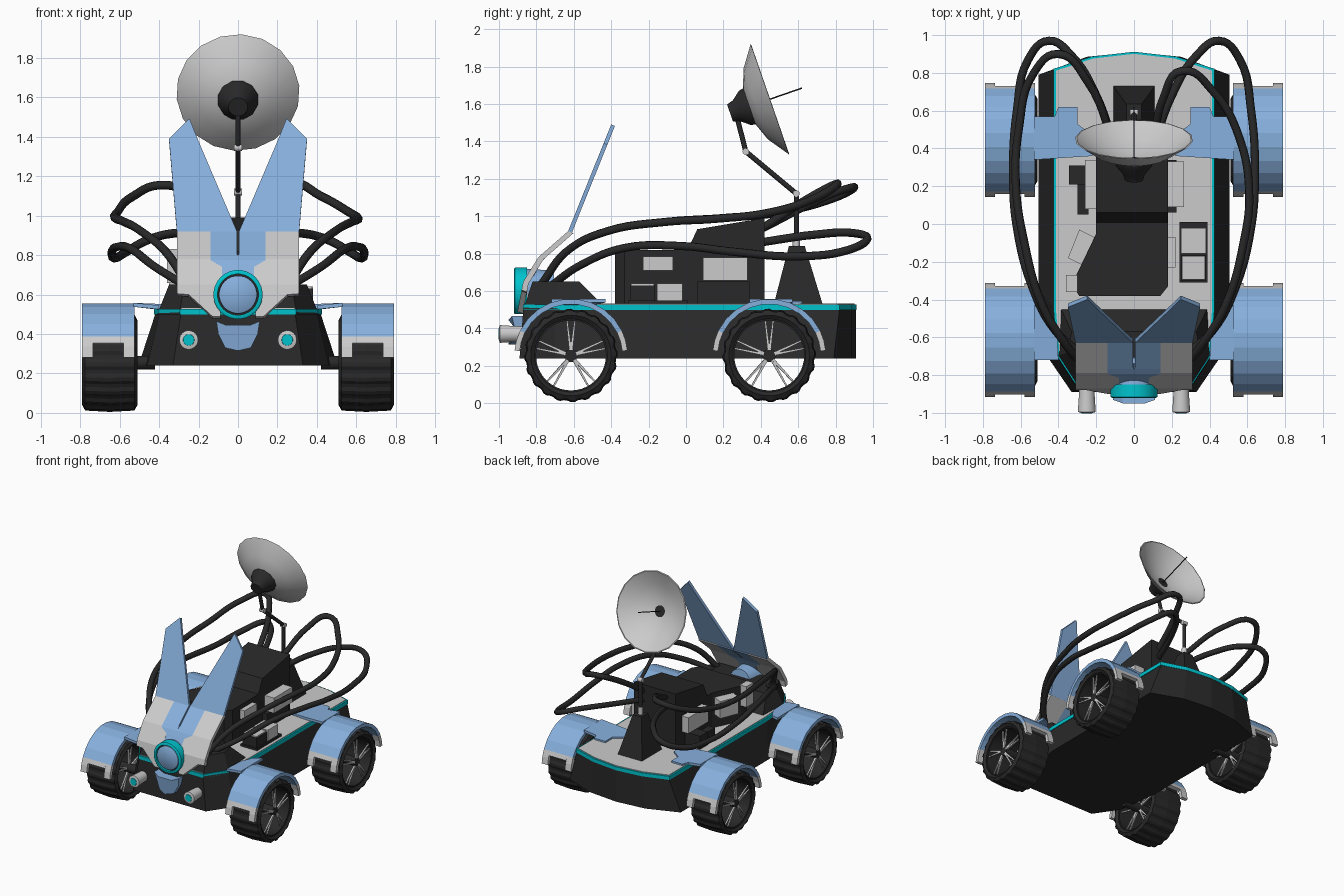
import bpy, bmesh, math
from mathutils import Vector

if "Cube" in bpy.data.objects:
    bpy.data.objects.remove(bpy.data.objects["Cube"])


def material(name, rgb):
    m = bpy.data.materials.new(name)
    m.diffuse_color = (*rgb, 1)
    m.use_nodes = True
    m.node_tree.nodes["Principled BSDF"].inputs["Base Color"].default_value = m.diffuse_color
    return m


DARK = material("dark", (0.022, 0.022, 0.022))
BLUE = material("blue", (0.24, 0.43, 0.72))
CYAN = material("cyan", (0.0, 0.55, 0.62))


def mesh(name, verts, faces, mat=None, smooth=None):
    me = bpy.data.meshes.new(name)
    me.from_pydata([tuple(v) for v in verts], [], faces)
    bm = bmesh.new()
    bm.from_mesh(me)
    bmesh.ops.recalc_face_normals(bm, faces=bm.faces)
    bm.to_mesh(me)
    bm.free()
    ob = bpy.data.objects.new(name, me)
    bpy.context.collection.objects.link(ob)
    if mat:
        me.materials.append(mat)
    if smooth:
        bpy.ops.object.select_all(action='DESELECT')
        ob.select_set(True)
        bpy.context.view_layer.objects.active = ob
        bpy.ops.object.shade_smooth_by_angle(angle=math.radians(smooth))
    return ob


def loft(name, rings, mat=None, closed=False, smooth=None):
    """Skin equal-length rings; cap the ends, or join last ring to first."""
    n, k = len(rings[0]), len(rings)
    faces = [(a * n + i, a * n + (i + 1) % n, (a + 1) % k * n + (i + 1) % n, (a + 1) % k * n + i)
             for a in range(k if closed else k - 1) for i in range(n)]
    if not closed:
        faces += [tuple(range(n)), tuple(range((k - 1) * n, k * n))]
    return mesh(name, [v for r in rings for v in r], faces, mat, smooth)


def box(name, x0, x1, y0, y1, z0, z1, mat=None):
    q = [(x0, y0), (x1, y0), (x1, y1), (x0, y1)]
    return loft(name, [[(x, y, z) for x, y in q] for z in (z0, z1)], mat)


def lathe(name, start, axis, prof, mat=None, n=20, closed=False, smooth=40):
    """Revolve (distance along axis, radius) pairs."""
    d = Vector(axis).normalized()
    u = d.orthogonal().normalized()
    v = d.cross(u)
    t = [2 * math.pi * i / n for i in range(n)]
    return loft(name, [[Vector(start) + d * h + (u * math.cos(a) + v * math.sin(a)) * r for a in t]
                       for h, r in prof], mat, closed, smooth)


def rod(name, a, b, r0, r1=None, mat=None, n=12):
    d = Vector(b) - Vector(a)
    return lathe(name, a, d, [(0, r0), (d.length, r1 or r0)], mat, n)


def outline(half, z):
    return [(x, y, z) for x, y in half] + [(-x, y, z) for x, y in reversed(half) if x > 0]


# Hull, trim and deck
low = [(0, .91), (.25, .885), (.505, .79), (.505, -.35), (.46, -.7), (.33, -.89)]
top = [(0, .91), (.22, .885), (.42, .82), (.42, -.45), (.40, -.7), (.29, -.87)]
loft("hull", [outline(low, .24), outline(top, .50)], DARK)
loft("hull_trim", [outline([(x * 1.015, y * 1.002) for x, y in top], z) for z in (.498, .527)], CYAN)
loft("deck", [outline([(x * .985, y * .99) for x, y in top], z) for z in (.51, .532)])
hood = [[(.40, -.42), (.41, -.7), (.30, -.87)], [(.33, -.57), (.35, -.68), (.27, -.82)]]
loft("hood", [outline(h, z) for h, z in zip(hood, (.50, .65))], DARK)


# Wheels, fenders and brackets
def arc(name, s, cy, x0, x1, a0, a1, n, mat=None):
    rings = []
    for i in range(n + 1):
        a = math.radians(a0 + (a1 - a0) * i / n)
        rings.append([(s * x, cy + r * math.cos(a), .255 + r * math.sin(a))
                      for x, r in ((x0, .275), (x1, .275), (x1, .303), (x0, .303))])
    loft(name, rings, mat)


def wheel(s, cy):
    seg, rings = 80, []
    section = [(.525, .195), (.51, .215), (.525, .243), (.65, .25), (.775, .243), (.79, .215), (.775, .195)]
    for i in range(seg):
        a = 2 * math.pi * i / seg
        cut = .008 if i % 4 > 1 else 0
        rings.append([(s * x, cy + (r - (cut if r > .23 else 0)) * math.cos(a),
                       .255 + (r - (cut if r > .23 else 0)) * math.sin(a)) for x, r in section])
    loft("tyre", rings, DARK, closed=True)
    lathe("wheel_rim", (s * .53, cy, .255), (s, 0, 0), [(0, .197), (.24, .197), (.24, .187), (0, .187)],
          DARK, 40, closed=True)
    rod("axle", (s * .42, cy, .255), (s * .77, cy, .255), .036, mat=DARK)
    for x in (.55, .755):
        for i in range(5):
            for off in (-5, 5):
                a = math.radians(90 + 72 * i + off)
                b = math.radians(90 + 72 * i + off * 1.3)
                rod("spoke", (s * (x + .01), cy + .03 * math.cos(a), .255 + .03 * math.sin(a)),
                    (s * x, cy + .192 * math.cos(b), .255 + .192 * math.sin(b)), .010, .006, n=4)


for s in (1, -1):
    for cy in (-.615, .445):
        wheel(s, cy)
        arc("fender", s, cy, .525, .79, 26, 154, 9, BLUE)
        for base in (5, 154):
            for x0, x1 in ((.525, .58), (.735, .79)):
                arc("fender_tab", s, cy, x0, x1, base, base + 21, 2)
        for a0 in (19, 154):
            arc("fender_edge", s, cy, .58, .735, a0, a0 + 7, 1)
    # bracket plates reaching from fender to deck
    rear = [(.53, .57), (.42, .57), (.40, .62), (.30, .62), (.30, .53), (.22, .47), (.22, .36), (.53, .34)]
    front = [(.53, -.43), (.46, -.46), (.41, -.55), (.40, -.72), (.53, -.72)]
    for p in (rear, front):
        loft("fender_bracket", [[(s * x, y, z + max(0, x - .42) * .12) for x, y in p]
                                for z in (.525, .545)], BLUE)


# Front shield and ears, bent along one side profile
bend = [(.3, -.92), (.5, -.9), (.65, -.87), (.78, -.79), (.92, -.63), (1.49, -.40)]


def depth(z):
    for (z0, y0), (z1, y1) in zip(bend, bend[1:]):
        if z <= z1:
            return y0 + (y1 - y0) * (z - z0) / (z1 - z0)
    return bend[-1][1]


def strip(name, rows, mat=None, thick=.028, lift=0):
    for s in (1, -1):
        rings = [[(s * x0, depth(z) - lift, z), (s * x1, depth(z) - lift, z),
                  (s * x1, depth(z) + thick, z - thick * .4), (s * x0, depth(z) + thick, z - thick * .4)]
                 for z, x0, x1 in rows]
        loft(name, rings, mat)


strip("shield_panel", [(.49, .09, .13), (.60, .08, .25), (.605, .08, .31), (.65, .08, .31), (.74, .08, .31),
                       (.775, .14, .31), (.78, .14, .31), (.86, .14, .31), (.92, .14, .31)])
strip("shield_centre", [(.64, 0, .08), (.74, 0, .08), (.775, 0, .14), (.80, .001, .14), (.805, .005, .14),
                        (.86, .005, .14), (.92, .005, .14)], BLUE)
strip("ear", [(.92, .005, .31), (1.39, .205, .35), (1.49, .245, .25)], BLUE, .02)

# Nose ring, chin and headlights
lathe("nose_body", (0, -.70, .62), (0, -1, -.1), [(0, .09), (.15, .115)], BLUE, 28)
lathe("nose_ring", (0, -.85, .60), (0, -1, 0), [(0, .125), (.065, .125), (.07, .118), (.07, .104), (0, .104)],
      CYAN, 28, closed=True)
lathe("nose_gap", (0, -.85, .60), (0, -1, 0), [(0, .106), (.05, .106)], DARK, 28)
lathe("nose_disc", (0, -.85, .60), (0, -1, 0), [(0, .096), (.065, .096), (.07, .09)], BLUE, 28)
chin = [(-.11, .465), (-.06, .445), (.06, .445), (.11, .465), (.10, .40), (.065, .33), (0, .315),
        (-.065, .33), (-.10, .40)]
loft("chin", [[(x, -.85, z) for x, z in chin],
              [(x, -.97 + abs(x) * .35 + (.02 if z < .42 else 0), z) for x, z in chin]], BLUE)
for s in (1, -1):
    lathe("headlight", (s * .25, -.84, .37), (0, -1, 0), [(0, .04), (.08, .043), (.155, .048), (.16, .032)])
    lathe("headlight_lens", (s * .25, -.99, .37), (0, -1, 0), [(0, .032), (.013, .028)], CYAN)

# Equipment blocks on the deck
plan = [(-.31, -.35), (-.29, -.38), (.14, -.38), (.18, -.33), (.18, .02), (-.2, .02), (-.2, -.05), (-.31, -.28)]
loft("front_block", [[(x, y, z) for x, y in plan] for z in (.53, .82)], DARK)
side = [(.0, .53), (.42, .53), (.42, .99), (.06, .93), (.0, .80)]
loft("rear_block", [[(x, y, z) for y, z in side] for x in (-.2, .18)], DARK)
box("side_panel", .17, .265, .09, .33, .655, .78)
box("side_panel_base", .17, .225, .06, .34, .53, .65, DARK)
box("small_panel", .17, .22, -.23, -.07, .71, .785)
box("crate_tray", .24, .39, -.31, .01, .53, .55, DARK)
box("front_crate", .25, .38, -.30, -.165, .55, .63, DARK)
box("front_crate_lid", .255, .375, -.295, -.17, .63, .64)
box("rear_crate", .25, .38, -.155, -.02, .55, .64)
box("left_module", -.345, -.21, .21, .31, .53, .64, DARK)
box("left_module_arm", -.30, -.24, .05, .22, .53, .60, DARK)
box("left_rear_panel", -.26, -.19, .08, .34, .65, .78)
slant = [(-.35, -.18), (-.27, -.22), (-.21, -.07), (-.29, -.03)]
loft("left_slanted_panel", [[(x, y, z) for x, y in slant] for z in (.64, .78)])
box("left_front_panel", -.36, -.30, -.36, -.27, .66, .83)

# Dish mast
base = [(.11, .47, .73), (.04, .55, .635)]
loft("mast_base", [[(-w, a, z), (w, a, z), (w, b, z), (-w, b, z)] for (w, a, b), z in zip(base, (.53, .84))], DARK)
mast = [(0, .59, .82), (0, .59, 1.12), (0, .32, 1.345), (0, .275, 1.52)]
for a, b in zip(mast, mast[1:]):
    rod("mast_arm", a, b, .014, mat=DARK)
for p in mast[1:3]:
    rod("mast_joint", (-.02, p[1], p[2]), (.02, p[1], p[2]), .018)
rod("mast_collar", (0, .59, .84), (0, .59, .90), .02)

# Dish, facing back and up
centre, aim = Vector((0, .448, 1.625)), Vector((0, .945, .328))
lathe("dish", centre, aim, [(0, .313), (-.08, .2), (-.122, .085), (-.128, .005), (-.118, .005),
                            (-.112, .085), (-.07, .2), (.002, .305)], None, 18, closed=True)
lathe("dish_horn", centre, aim, [(-.115, .105), (-.14, .10), (-.19, .06), (-.225, .05)], DARK, 12)
rod("dish_feed", centre - aim * .125, centre + aim * .183, .004, mat=DARK, n=6)


# Cables looping from behind the shield to the rear block
def cable(points):
    cu = bpy.data.curves.new("cable", 'CURVE')
    cu.dimensions = '3D'
    cu.bevel_depth, cu.bevel_resolution, cu.resolution_u = .022, 2, 6
    cu.use_fill_caps = True
    sp = cu.splines.new('BEZIER')
    sp.bezier_points.add(len(points) - 1)
    for b, p in zip(sp.bezier_points, points):
        b.co = p
        b.handle_left_type = b.handle_right_type = 'AUTO'
    cu.materials.append(DARK)
    bpy.context.collection.objects.link(bpy.data.objects.new("cable", cu))


lower = [(.24, -.72, .63), (.42, -.56, .74), (.54, -.33, .83), (.62, -.02, .84), (.64, .25, .81), (.62, .6, .785),
         (.56, .87, .82), (.45, .97, .88), (.33, .89, .91), (.2, .68, .90), (.1, .40, .86)]
start = [(.25, -.77, .64), (.36, -.64, .81), (.49, -.42, .92), (.58, -.1, .97)]
upper_right = start + [(.61, .15, .985), (.56, .45, 1.02), (.42, .7, 1.10), (.25, .81, 1.175),
                       (.16, .68, 1.11), (.1, .40, .93)]
upper_left = start + [(.625, .2, .99), (.61, .5, 1.02), (.53, .8, 1.10), (.40, .90, 1.155),
                      (.25, .76, 1.11), (.1, .40, .93)]
for s in (1, -1):
    cable([(s * x, y, z) for x, y, z in lower])
    cable([(s * x, y, z) for x, y, z in (upper_right if s > 0 else upper_left)])
